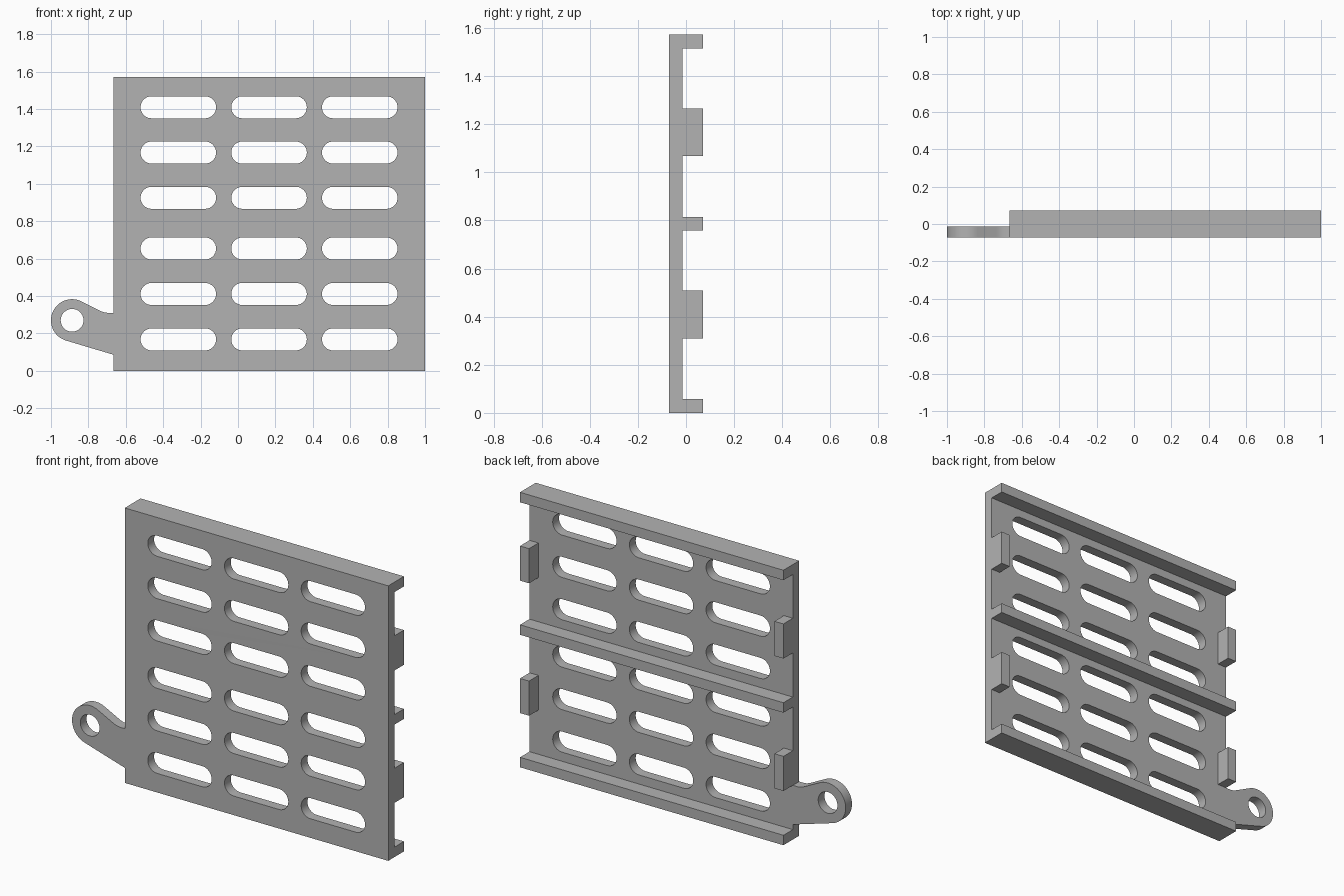
import bpy, bmesh
from math import cos, sin, radians, pi
from mathutils import Matrix, Vector

if "Cube" in bpy.data.objects:
    bpy.data.objects.remove(bpy.data.objects["Cube"], do_unlink=True)

LEFT, RIGHT, TOP = -0.666, 1.0, 1.572      # panel extents
FRONT, BACK, THICK = -0.071, 0.071, 0.057  # depth and wall thickness
LUG_X, LUG_Z, LUG_R = -0.887, 0.27, 0.113

grey = bpy.data.materials.new("plain grey")
grey.use_nodes = True
grey.diffuse_color = (0.45, 0.45, 0.45, 1)
grey.node_tree.nodes["Principled BSDF"].inputs["Base Color"].default_value = grey.diffuse_color


def arc(x, z, r, start, end, steps):
    angles = [radians(start + (end - start) * i / steps) for i in range(steps + 1)]
    return [(x + r * cos(a), z + r * sin(a)) for a in angles]


def slot(x, z, half_length, r):
    return (arc(x + half_length - r, z, r, -90, 90, 16)
            + arc(x - half_length + r, z, r, 90, 270, 16))


def plate(name, loops):
    """Extrude a filled outline (first loop) with holes (other loops)."""
    curve = bpy.data.curves.new(name, "CURVE")
    curve.dimensions = "2D"
    curve.fill_mode = "BOTH"
    curve.extrude = THICK / 2
    for points in loops:
        spline = curve.splines.new("POLY")
        spline.points.add(len(points) - 1)
        for p, (x, z) in zip(spline.points, points):
            p.co = (x, z, 0, 1)
        spline.use_cyclic_u = True
    helper = bpy.data.objects.new(name + " outline", curve)
    bpy.context.collection.objects.link(helper)
    bpy.context.view_layer.update()
    mesh = bpy.data.meshes.new_from_object(
        helper.evaluated_get(bpy.context.evaluated_depsgraph_get()))
    bpy.data.objects.remove(helper, do_unlink=True)
    bpy.data.curves.remove(curve)
    # Stand the plate upright with its face to the front
    mesh.transform(Matrix.Translation((0, FRONT + THICK / 2, 0)) @ Matrix.Rotation(pi / 2, 4, "X"))
    bm = bmesh.new()
    bm.from_mesh(mesh)
    bmesh.ops.remove_doubles(bm, verts=bm.verts, dist=0.0001)
    bmesh.ops.recalc_face_normals(bm, faces=bm.faces)
    bm.to_mesh(mesh)
    bm.free()
    mesh.materials.clear()
    mesh.materials.append(grey)
    obj = bpy.data.objects.new(name, mesh)
    bpy.context.collection.objects.link(obj)
    bpy.ops.object.select_all(action="DESELECT")
    obj.select_set(True)
    bpy.context.view_layer.objects.active = obj
    bpy.ops.object.shade_smooth_by_angle(angle=radians(30))
    return obj


def block(name, x0, x1, z0, z1):
    """Box on the back of the panel."""
    low, high = Vector((x0, FRONT + THICK, z0)), Vector((x1, BACK, z1))
    bm = bmesh.new()
    bmesh.ops.create_cube(bm, size=1, matrix=Matrix.Translation((low + high) / 2)
                          @ Matrix.Diagonal((*(high - low), 1)))
    mesh = bpy.data.meshes.new(name)
    bm.to_mesh(mesh)
    bm.free()
    mesh.materials.append(grey)
    obj = bpy.data.objects.new(name, mesh)
    bpy.context.collection.objects.link(obj)


# Panel with side lug, slots and lug hole
outline = [(LEFT, 0), (RIGHT, 0), (RIGHT, TOP), (LEFT, TOP),
           (LEFT, 0.31), (-0.698, 0.31), (-0.717, 0.313), (-0.735, 0.32)]
outline += arc(LUG_X, LUG_Z, LUG_R, 63, 253.3, 32) + [(LEFT, 0.086)]
holes = [arc(LUG_X, LUG_Z, 0.061, 0, 348.75, 31)]
for z in (0.168, 0.411, 0.654, 0.925, 1.167, 1.409):
    for x in (-0.319, 0.166, 0.651):
        holes.append(slot(x, z, 0.202, 0.059))
plate("slotted_panel", [outline] + holes)

# Full-width rails on the back
for name, z in (("bottom", 0), ("middle", (TOP - THICK) / 2), ("top", TOP - THICK)):
    block(name + "_rail", LEFT, RIGHT, z, z + THICK)

# Short edge blocks between the rails
for level, z in (("lower", 0.31), ("upper", 1.067)):
    block(level + "_right_block", LEFT, LEFT + THICK, z, z + 0.198)
    block(level + "_left_block", RIGHT - THICK, RIGHT, z, z + 0.198)
